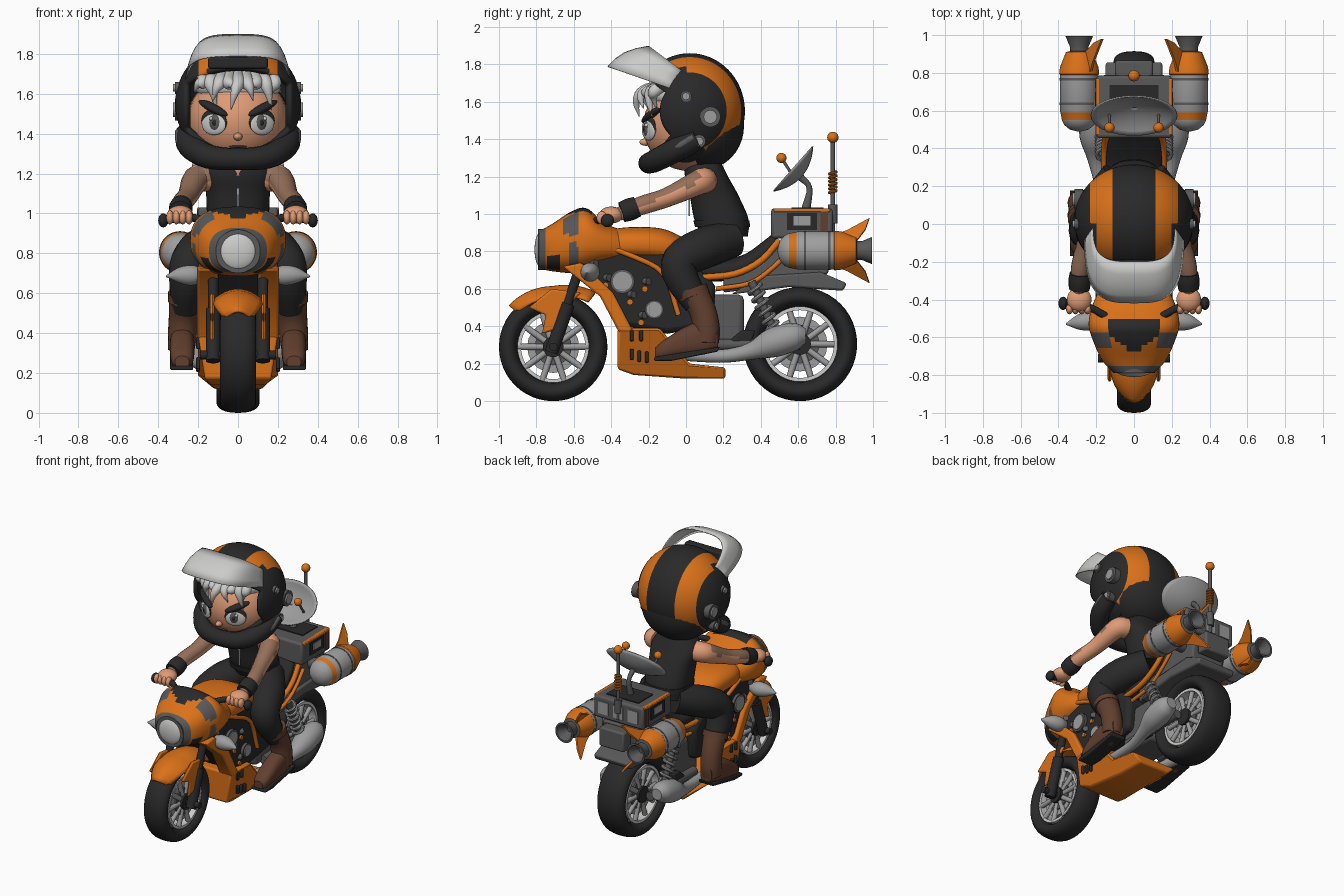
import bpy, bmesh
from math import sin, cos, pi, radians, atan2, sqrt, copysign
from mathutils import Vector, Matrix, Quaternion

if "Cube" in bpy.data.objects:
    bpy.data.objects.remove(bpy.data.objects["Cube"])
PALETTE = dict(orange=(.7, .165, .01), black=(.022, .022, .023), grey=(.1, .1, .1), silver=(.34, .34, .34),
               pale=(.6, .6, .59), skin=(.74, .33, .18), tan=(.3, .16, .1), brown=(.12, .05, .028))
materials, made = {}, []
for label, rgb in PALETTE.items():
    m = materials[label] = bpy.data.materials.new(label)
    m.use_nodes = True
    m.diffuse_color = (*rgb, 1)
    m.node_tree.nodes["Principled BSDF"].inputs["Base Color"].default_value = (*rgb, 1)

# Turns a bmesh into an object; rule picks a colour number from a face centre
def finish(name, bm, colours, rule=None, pair=False, bevel=0, thick=0):
    mesh = bpy.data.meshes.new(name)
    for label in colours.split():
        mesh.materials.append(materials[label])
    for face in bm.faces:
        face.material_index = int(rule(face.calc_center_median())) if rule else 0
    bm.to_mesh(mesh)
    bm.free()
    ob = bpy.data.objects.new(name, mesh)
    bpy.context.collection.objects.link(ob)
    made.append(ob)
    if pair:
        ob.modifiers.new("Mirror", 'MIRROR')
    if bevel:
        mod = ob.modifiers.new("Bevel", 'BEVEL')
        mod.width, mod.segments = bevel, 2
    if thick:
        ob.modifiers.new("Solidify", 'SOLIDIFY').thickness = thick

# Joins a row of point rings into a surface
def surface(name, rings, colours, loop=True, caps=True, **options):
    bm = bmesh.new()
    grid = [[bm.verts.new(p) for p in ring] for ring in rings]
    for a, b in zip(grid, grid[1:]):
        for j in range(len(a) if loop else len(a) - 1):
            k = (j + 1) % len(a)
            bm.faces.new((a[j], a[k], b[k], b[j]))
    if caps:
        bm.faces.new(grid[0])
        bm.faces.new(grid[-1])
    bmesh.ops.remove_doubles(bm, verts=bm.verts, dist=.00001)
    bmesh.ops.recalc_face_normals(bm, faces=bm.faces)
    finish(name, bm, colours, **options)

# Smooth path through a few points of four values
def curve(points, steps):
    p = [Vector(q) for q in points]
    p = [p[0] * 2 - p[1]] + p + [p[-1] * 2 - p[-2]]
    out = []
    for a, b, c, d in zip(p, p[1:], p[2:], p[3:]):
        for t in [k / steps for k in range(steps)]:
            out.append(b + (c - a) * (t / 2) + (a * 2 - b * 5 + c * 4 - d) * (t * t / 2)
                       + (b * 3 - a - c * 3 + d) * (t ** 3 / 2))
    return out + [p[-2]]

# Round tube through (x, y, z, radius) points
def tube(name, points, colours, steps=4, sides=16, **options):
    path = curve(points, steps)
    rings, turn, last = [], Quaternion(), Vector((0, 0, 1))
    for i, p in enumerate(path):
        way = (path[min(i + 1, len(path) - 1)].xyz - path[max(i - 1, 0)].xyz).normalized()
        turn, last = last.rotation_difference(way) @ turn, way
        angles = [2 * pi * k / sides for k in range(sides)]
        rings.append([p.xyz + turn @ Vector((cos(a), sin(a), 0)) * max(p.w, .002) for a in angles])
    surface(name, rings, colours, **options)

def rod(name, start, end, radius, colours, **options):
    tube(name, [(*start, radius), (*end, radius)], colours, steps=1, sides=20, **options)

# Rounded body from (position, centre, half width, half height) sections
def loft(name, axis, rows, colours, x=0, **options):
    rings = []
    for pos, mid, w, h in curve(rows, 7):
        ring = []
        for c, s in [(cos(k * pi / 24), sin(k * pi / 24)) for k in range(48)]:
            u, v = x + w * copysign(abs(c) ** .8, c), mid + h * copysign(abs(s) ** .8, s)
            ring.append((u, pos, v) if axis == 'y' else (u, v, pos))
        rings.append(ring)
    surface(name, rings, colours, **options)

# Turned shape from (along, radius) points
def lathe(name, matrix, profile, colours, **options):
    angles = [k * pi / 24 for k in range(48)]
    rings = [[matrix @ Vector((r * cos(a), r * sin(a), t)) for a in angles] for t, r in profile]
    surface(name, rings, colours, **options)

# Side outline in (y, z) pushed out from lo to hi
def plate(name, outline, lo, hi, colours, bevel=.012, **options):
    at = lambda v, z: v(z) if callable(v) else v
    surface(name, [[(at(v, z), y, z) for y, z in outline] for v in (lo, hi)], colours, bevel=bevel, **options)

def box(name, loc, size, colours, **options):
    (x, y, z), (a, b, c) = loc, [s / 2 for s in size]
    outline = [(y - b, z - c), (y + b, z - c), (y + b, z + c), (y - b, z + c)]
    plate(name, outline, x - a, x + a, colours, **options)

def ball(name, loc, size, colours, turn=Matrix(), **options):
    bm = bmesh.new()
    shape = Matrix.Translation(loc) @ turn @ Matrix.Diagonal((*size, 1))
    bmesh.ops.create_uvsphere(bm, u_segments=32, v_segments=20, radius=1, matrix=shape)
    finish(name, bm, colours, **options)

# Wheels
def wheel(name, y, z, radius, half):
    hub = Matrix.Translation((0, y, z)) @ Matrix.Rotation(pi / 2, 4, 'Y')
    ring = [k * pi / 12 for k in range(25)]
    tyre = [(half * copysign(abs(cos(a)) ** .8, cos(a)), radius * (.83 + .17 * sin(a))) for a in ring]
    lathe(name + "_tyre", hub, tyre, "black", caps=False)
    w, r = half * .75, radius * .66
    lathe(name + "_rim", hub, [(-w, r), (w, r), (w, r * .9), (-w, r * .9), (-w, r)], "pale", caps=False)
    rod(name + "_disc", (-.05, y, z), (.05, y, z), radius * .48, "silver")
    rod(name + "_drum", (-.06, y, z), (.06, y, z), radius * .34, "grey")
    rod(name + "_hub", (-.085, y, z), (.085, y, z), radius * .19, "black")
    for a in [k * pi / 5 for k in range(10)]:
        rod(name + "_spoke", (.055, y, z), (.055, y + r * cos(a), z + r * sin(a)), .017, "silver", pair=True)

wheel("front_wheel", -.71, .29, .29, .09)
wheel("rear_wheel", .61, .305, .305, .108)

# Front fork and fender
rod("fork_legs", (.125, -.71, .29), (.125, -.52, .86), .026, "black", pair=True)
rod("fork_sleeves", (.125, -.72, .26), (.125, -.63, .52), .036, "black", pair=True)
rod("front_axle", (-.19, -.71, .29), (.19, -.71, .29), .022, "black")
rings = []
for a in [radians(-38 + 5 * k) for k in range(18)]:
    w, r = .13 * sqrt(1 - max(a, 0) ** 2 / .9), .325 + .07 * max(-a, 0)
    rings.append([(w * u, -.71 - (r - .06 * u * u) * sin(a), .29 + (r - .06 * u * u) * cos(a))
                  for u in [j / 6 - 1 for j in range(13)]])
surface("front_fender", rings, "orange", loop=False, caps=False, thick=.012)
plate("fender_sides", [(-.84, .5), (-.72, .6), (-.56, .58), (-.66, .48), (-.7, .38), (-.77, .36), (-.75, .46)],
      .118, .14, "orange", pair=True)

# Nose fairing with windscreen, grey flashes and dark intakes
def nose_colour(c):
    x = abs(c.x)
    if c.z > .9 and -.68 + x * .7 < c.y < -.5 and x < .13:
        return 1
    if c.y < -.75 or c.z > .89 and x > .12 and -.66 < c.y < -.57 or c.z < .84 and -.62 < c.y < -.57:
        return 2
    return c.z < .78 and -.74 < c.y < -.68 and x > .08

loft("nose_fairing", 'y', [(-.785, .81, .11, .1), (-.72, .82, .17, .125), (-.61, .85, .22, .165), (-.53, .865, .24, .165),
     (-.43, .84, .22, .11), (-.3, .82, .16, .08)], "orange black grey", rule=nose_colour)
rod("headlight_ring", (0, -.7, .81), (0, -.79, .81), .11, "grey")
ball("headlight", (0, -.775, .81), (.096, .035, .096), "pale")
tube("indicator_pods", [(.16, -.5, .7, .02), (.22, -.51, .69, .05), (.29, -.52, .69, .042), (.36, -.53, .685, .004)],
     "silver", pair=True)

# Fuel tank, side body and engine
loft("fuel_tank", 'y', [(-.45, .83, .15, .08), (-.3, .84, .2, .09), (-.12, .83, .19, .09), (.03, .79, .13, .06)], "orange")
plate("side_body", [(-.62, .74), (-.45, .57), (-.33, .4), (-.1, .36), (.14, .4), (.16, .62), (.02, .75), (-.2, .85),
      (-.5, .86)], -.175, .175, "black", bevel=.03)
plate("lower_fairing", [(-.66, .72), (-.46, .56), (-.36, .37), (-.28, .37), (-.39, .58), (-.56, .74)], .1, .205,
      "orange", pair=True)
tube("tank_trim", [(.17, -.5, .85, .014), (.185, -.3, .78, .014), (.185, -.12, .68, .014), (.185, -.04, .46, .014)],
     "orange", pair=True)
for y, z, r in ((-.34, .64, .065), (-.17, .49, .05)):
    rod("gauge_ring", (.15, y, z), (.195, y, z), r, "grey", pair=True)
    rod("gauge_face", (.15, y, z), (.202, y, z), r * .8, "silver", pair=True)
for y, z in ((-.5, .7), (-.43, .62), (-.3, .53), (-.22, .6), (-.24, .42)):
    rod("body_bolt", (.15, y, z), (.188, y, z), .016, "orange", pair=True)
    rod("body_plate", (.15, y - .01, z + .04), (.185, y + .02, z + .04), .02, "grey", pair=True)
box("engine_block", (0, .17, .42), (.24, .28, .3), "grey", bevel=.03)

# Belly pan, narrower towards the ground
pan_width = lambda z: min(.2, z)
plate("belly_pan", [(-.365, .39), (-.365, .17), (-.28, .14), (0, .12), (.21, .12), (.21, .18), (.02, .2), (-.14, .39)],
      lambda z: -pan_width(z), pan_width, "orange")
for y, z in ((-.29, .25), (-.25, .24), (-.21, .235), (-.29, .35), (-.24, .35)):
    box("pan_vent", (.2, y, z), (.02, .02, .06), "black", pair=True, bevel=.006)

# Seat, tail frame and swing arm
loft("seat", 'y', [(-.02, .73, .11, .07), (.15, .7, .15, .06), (.3, .72, .15, .06), (.42, .8, .14, .06),
     (.49, .87, .12, .05)], "black")
plate("tail_frame", [(.2, .58), (.5, .62), (.76, .68), (.78, .86), (.5, .86), (.4, .73), (.2, .68)], -.13, .13, "grey")
plate("tail_guard", [(.24, .57), (.55, .61), (.84, .59), (.86, .63), (.72, .69), (.4, .67)], -.15, .15, "grey")
tube("seat_rails", [(.15, .08, .66, .018), (.155, .26, .68, .018), (.155, .4, .75, .018), (.145, .5, .86, .018)],
     "orange", pair=True)
tube("frame_rails", [(.15, .16, .6, .013), (.15, .34, .63, .013), (.15, .46, .71, .013), (.145, .55, .8, .013)],
     "orange", pair=True)
box("tail_lamp_block", (0, .82, .78), (.2, .09, .14), "grey")
rod("swing_arm", (.135, .1, .3), (.135, .61, .305), .032, "grey", pair=True)
plate("chain_guard", [(.17, .27), (.34, .27), (.37, .38), (.3, .38)], .11, .16, "black", pair=True)
tube("exhausts", [(.15, -.08, .25, .03), (.17, .18, .24, .035), (.2, .34, .265, .045), (.21, .46, .31, .078),
     (.21, .58, .345, .074), (.21, .64, .35, .04)], "silver", pair=True)

# Coiled springs
def spring(name, a, b, radius, wire, turns, colours, **options):
    a, b, points = Vector(a), Vector(b), []
    turn = (b - a).to_track_quat('Z', 'Y')
    for k in range(turns * 10 + 1):
        t = k * pi / 5
        p = a.lerp(b, k / turns / 10) + turn @ Vector((radius * cos(t), radius * sin(t), 0))
        points.append((*p, wire))
    tube(name, points, colours, steps=1, sides=8, **options)

spring("shock_springs", (.16, .36, .62), (.16, .47, .38), .038, .011, 6, "silver", pair=True)
rod("shock_cores", (.16, .35, .64), (.16, .48, .36), .022, "grey", pair=True)

# Rocket boosters with slanted inner fins
lathe("boosters", Matrix.Translation((.29, 0, .805)) @ Matrix.Rotation(-pi / 2, 4, 'X'),
      [(.49, .01), (.5, .05), (.525, .08), (.55, .092), (.59, .099), (.595, .102), (.79, .102), (.795, .106), (.83, .102),
       (.91, .07), (.915, .05), (.94, .05), (.995, .073), (.995, .06), (.93, .02)], "silver orange grey", pair=True,
      rule=lambda c: 2 if c.y > .911 else .55 < c.y < .592 or c.y > .79)
for y in (.63, .76):
    rod("booster_band", (.29, y, .805), (.29, y + .012, .805), .105, "grey", pair=True)
for a in (radians(126), radians(234)):
    out, side = Vector((cos(a), 0, sin(a))), Vector((-sin(a), 0, cos(a))) * .007
    shape = [(.06, .8), (.103, .8), (.13, .86), (.21, .98), (.14, .96), (.06, .91)]
    rings = [[Vector((.29, y, .805)) + out * r + side * s for r, y in shape] for s in (-1, 1)]
    surface("booster_fin", rings, "orange", pair=True)
rod("booster_mounts", (.1, .66, .8), (.22, .66, .8), .04, "grey", pair=True)

# Radio box
box("radio_box", (0, .62, .95), (.4, .33, .16), "grey", bevel=.015)
box("radio_top", (0, .65, 1.032), (.26, .17, .009), "black", bevel=0)
box("radio_panels", (.2, .62, .96), (.012, .16, .09), "black", pair=True, bevel=0)
box("radio_screens", (.207, .62, .965), (.009, .09, .05), "silver", pair=True, bevel=0)
box("radio_straps", (.2, .74, .95), (.012, .04, .13), "brown", pair=True, bevel=0)
box("radio_trim", (.19, .62, 1.02), (.03, .3, .02), "orange", pair=True, bevel=.005)
for x in (-.12, 0, .12):
    box("radio_rear_panel", (x, .785, .95), (.08, .009, .09), "silver", bevel=0)

# Antenna and dish
rod("antenna_mast", (0, .785, .9), (0, .785, 1.4), .012, "grey")
rod("antenna_base", (0, .785, .95), (0, .785, 1.05), .025, "grey")
spring("antenna_spring", (0, .785, 1.11), (0, .785, 1.23), .02, .007, 6, "orange")
ball("antenna_tip", (0, .785, 1.41), (.03, .03, .03), "orange")
face, up, rings = Vector((0, -.75, .66)), Vector((0, .66, .75)), []
for k in [.02] + [step / 8 for step in range(1, 9)]:
    base = Vector((0, .575, 1.24)) - face * .06 * (1 - k * k)
    rings.append([base + Vector((.23 * k * cos(a), 0, 0)) + up * (.16 * k * sin(a)) for a in [j * pi / 20 for j in range(40)]])
surface("dish", rings, "silver", caps=False, thick=.008)
tube("dish_stand", [(0, .61, 1.2, .02), (0, .66, 1.14, .015), (0, .64, 1.02, .025)], "grey")
rod("dish_feeds", (.13, .575, 1.2), (.13, .51, 1.3), .008, "grey", pair=True)
ball("dish_feed_tips", (.13, .51, 1.3), (.027, .027, .027), "orange", pair=True)

# Handlebars and hands
tube("handlebars", [(0, -.5, .93, .02), (.12, -.5, .95, .02), (.24, -.44, .98, .02), (.39, -.42, .965, .022)], "black", pair=True)
ball("bar_ends", (.375, -.42, .965), (.025, .035, .035), "black", pair=True)
ball("hands", (.29, -.4, .995), (.065, .065, .045), "skin", pair=True)
for k in range(4):
    ball("finger", (.245 + k * .032, -.45, .98), (.019, .028, .035), "skin", pair=True)

# Rider body
loft("vest", 'z', [(.88, .21, .15, .12), (.97, .19, .155, .145), (1.1, .15, .16, .13), (1.2, .11, .17, .115),
     (1.29, .09, .11, .09)], "black")
loft("vest_hem", 'z', [(.93, .195, .158, .147), (.965, .19, .16, .15)], "black")
box("zip", (0, .018, 1.08), (.012, .009, .18), "silver", bevel=0)
rod("neck", (0, .08, 1.2), (0, .06, 1.36), .085, "skin")
tube("arms", [(.15, .1, 1.18, .07), (.21, .07, 1.17, .068), (.25, -.1, 1.09, .052), (.285, -.24, 1.045, .05),
     (.29, -.36, 1, .036)], "skin tan", pair=True, rule=lambda c: c.y < .06 and c.z > 1.14 + .4 * c.y)
tube("wristbands", [(.285, -.26, 1.04, .055), (.287, -.3, 1.025, .06), (.29, -.345, 1.01, .055)], "black", pair=True)
tube("legs", [(.08, .25, .87, .1), (.18, .1, .82, .11), (.24, -.03, .75, .1), (.255, -.02, .65, .09), (.265, .06, .52, .07)],
     "black", pair=True)

# Boots
tube("boot_shafts", [(.265, .035, .59, .08), (.275, .09, .48, .072), (.28, .11, .38, .072), (.285, .11, .31, .065)],
     "brown", pair=True)
tube("boot_cuffs", [(.265, .03, .6, .086), (.267, .045, .56, .086)], "brown", pair=True)
loft("boot_feet", 'y', [(-.165, .255, .035, .03), (-.12, .275, .056, .05), (0, .32, .062, .08), (.1, .34, .06, .09),
     (.17, .34, .045, .06)], "brown", x=.28, pair=True)
plate("boot_soles", [(-.17, .215), (-.08, .215), (.17, .265), (.18, .29), (-.17, .235)], .225, .34, "black", bevel=.006, pair=True)

# Head and features laid on its surface
head, size = Vector((0, .02, 1.47)), Vector((.25, .25, .24))
ball("head", head, size, "skin")
ball("helmet_lining", (0, .085, 1.47), (.26, .225, .235), "black")

def on_face(name, x, z, w, h, lift, colours, roll=0):
    u, v = x / size.x, (z - head.z) / size.z
    depth = sqrt(1 - u * u - v * v)
    turn = Matrix.Rotation(atan2(u, depth), 4, 'Z') @ Matrix.Rotation(radians(roll), 4, 'Y')
    ball(name, (x, head.y - size.y * depth, z), (w, lift, h), colours, turn, pair=x > 0)

on_face("eye_outlines", .12, 1.46, .074, .06, .012, "black", -12)
on_face("eye_whites", .12, 1.45, .07, .057, .018, "pale")
on_face("irises", .112, 1.455, .038, .046, .024, "grey")
on_face("pupils", .11, 1.455, .02, .026, .028, "black")
on_face("eye_glints", .125, 1.475, .012, .013, .031, "pale")
on_face("eyebrows", .125, 1.528, .09, .022, .03, "black", -24)
on_face("nose", 0, 1.385, .022, .02, .035, "skin")
on_face("mouth", 0, 1.335, .045, .006, .012, "brown")

# Fringe of swept, pointed hair locks
ball("hair_cap", (0, 0, 1.63), (.215, .19, .085), "pale")
for k in range(-4, 5):
    x, drop, lean = k * .046, .045 * (k % 3), .03 if k % 2 else -.035
    tube("hair_lock", [(x * .9, -.12, 1.69, .03), (x, -.225 + abs(x) * .3, 1.655, .034),
         (x + lean * .5, -.265 + abs(x) * .5, 1.6 + drop * .5, .02), (x + lean, -.25 + abs(x) * .5, 1.52 + drop, .002)], "pale", pair=False)

# Helmet with open front and two stripes
bm = bmesh.new()
shape = Matrix.Translation((0, .02, 1.55)) @ Matrix.Diagonal((.315, .295, .31, 1)) @ Matrix.Rotation(pi / 2, 4, 'Y')
bmesh.ops.create_uvsphere(bm, u_segments=80, v_segments=60, radius=1, matrix=shape)

def in_opening(c):
    return abs(c.x) < .265 and radians(-50) < atan2(c.z - 1.55, .02 - c.y) < radians(38)

gap = [f for f in bm.faces if in_opening(f.calc_center_median())]
bmesh.ops.delete(bm, geom=gap, context='FACES')
bmesh.ops.bisect_plane(bm, geom=bm.verts[:] + bm.edges[:] + bm.faces[:], plane_co=(0, 0, 1.27), plane_no=(0, .36, -1),
                       clear_outer=True)
finish("helmet", bm, "black orange", thick=.03,
       rule=lambda c: .11 < abs(c.x) < (.235 if c.y > 0 else .2) and c.y > -.18 and (c.z > 1.6 or c.y > .1))
half = [(.255, .06, 1.4, .06), (.24, -.06, 1.34, .064), (.15, -.165, 1.285, .06)]
tube("chin_guard", half + [(0, -.2, 1.272, .055)] + [(-x, y, z, r) for x, y, z, r in reversed(half)], "black")
tube("chin_trim", [(.298, .04, 1.41, .018), (.29, -.04, 1.36, .022), (.25, -.11, 1.31, .018)], "grey", pair=True)
for y, z, x, r in ((.13, 1.52, .27, .055), (.07, 1.39, .25, .035), (0, 1.63, .27, .03)):
    rod("helmet_boss", (x, y, z), (x + .045, y, z), r, "grey", pair=True)
    rod("helmet_bolt", (x, y, z), (x + .055, y, z), r * .65, "silver", pair=True)
box("visor_latch", (0, -.22, 1.755), (.3, .06, .06), "black")

# Raised visor
rings = []
for a in [(k / 16 - 1) * pi / 2 for k in range(33)]:
    c, s = max(cos(a), 0) ** .6, copysign(abs(sin(a)) ** .6, sin(a))
    low, high = Vector((.265 * s, -.02 - .4 * c, 1.65 + .14 * c)), Vector((.22 * s, -.2 * c, 1.75 + .15 * c))
    rings.append([low.lerp(high, j / 4) + Vector((0, -.02, .02)) * sin(j * pi / 4) for j in range(5)])
surface("visor", rings, "pale", loop=False, caps=False, thick=.006)

# Smooth shading with crisp edges
for ob in bpy.context.selected_objects:
    ob.select_set(False)
for ob in made:
    ob.select_set(True)
bpy.context.view_layer.objects.active = made[0]
bpy.ops.object.shade_smooth_by_angle(angle=radians(35))
